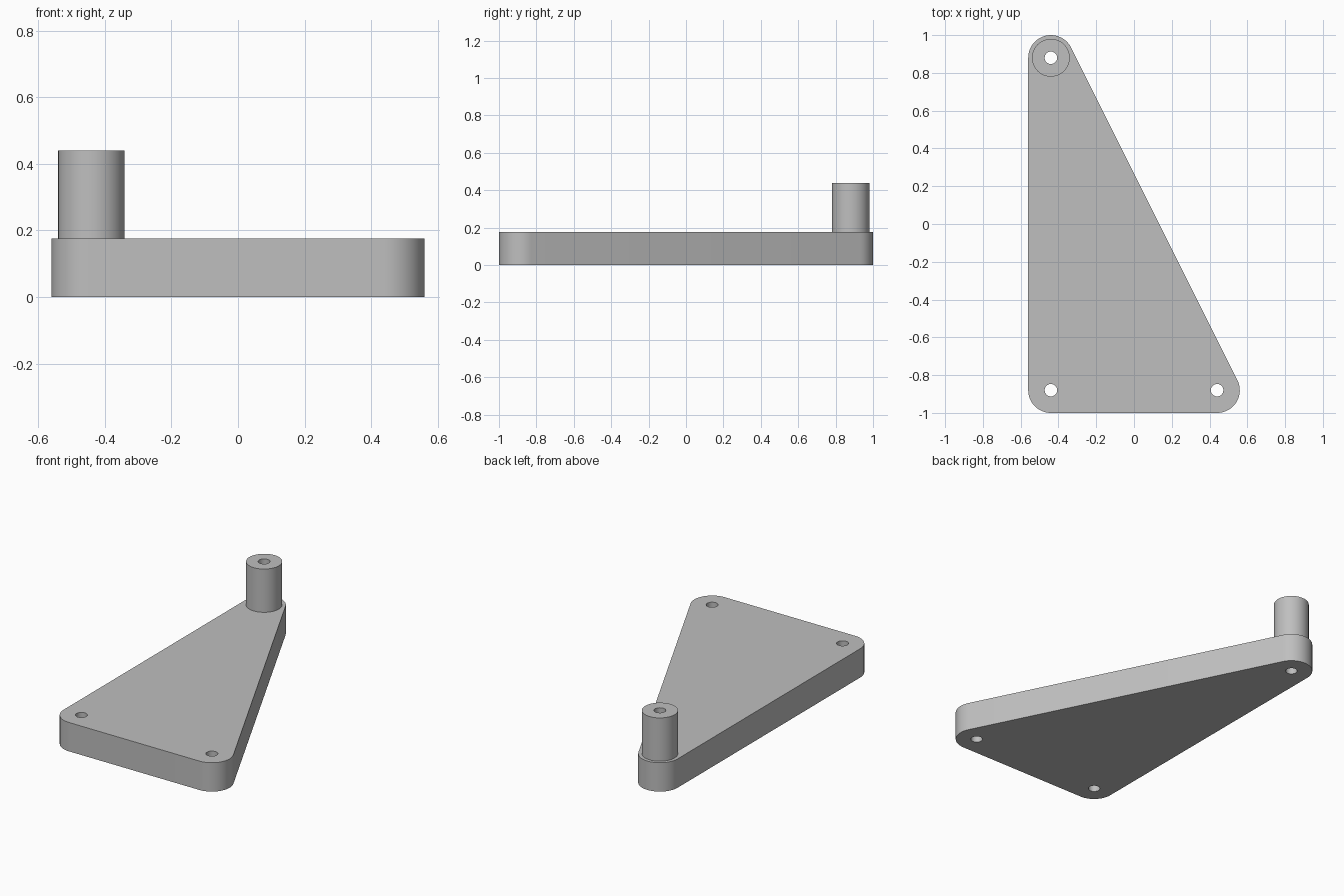
import bpy, bmesh
from math import pi, sin, cos, atan2, radians
from mathutils import Vector

if "Cube" in bpy.data.objects:
    bpy.data.objects.remove(bpy.data.objects["Cube"], do_unlink=True)

CORNERS = [Vector(p) for p in ((-0.44, -0.88), (0.44, -0.88), (-0.44, 0.88))]
PLATE_R, POST_R, HOLE_R = 0.12, 0.1, 0.033
PLATE_TOP, POST_TOP = 0.176, 0.44

grey = bpy.data.materials.new("light grey")
grey.use_nodes = True
colour = (0.52, 0.52, 0.52, 1)
grey.diffuse_color = colour
grey.node_tree.nodes["Principled BSDF"].inputs["Base Color"].default_value = colour


def arc(centre, radius, start, sweep, steps):
    angles = [start + sweep * i / steps for i in range(steps + 1)]
    return [centre + radius * Vector((cos(a), sin(a))) for a in angles]


def circle(centre, radius, steps=48):
    return arc(centre, radius, 0, 2 * pi, steps)[:-1]


def rounded_outline(corners, radius):
    # Arc around each corner, joined by the tangent edges
    points = []
    for i, c in enumerate(corners):
        before = c - corners[i - 1]
        after = corners[(i + 1) % len(corners)] - c
        start = atan2(before.y, before.x) - pi / 2
        sweep = (atan2(after.y, after.x) - atan2(before.y, before.x)) % (2 * pi)
        points += arc(c, radius, start, sweep, 20)
    return points


def extrude_loops(name, loops, bottom, top):
    # Filled flat curve, whose inner loops become through holes
    curve = bpy.data.curves.new(name, "CURVE")
    curve.dimensions = "2D"
    curve.fill_mode = "BOTH"
    curve.extrude = (top - bottom) / 2
    for loop in loops:
        spline = curve.splines.new("POLY")
        spline.points.add(len(loop) - 1)
        for point, p in zip(spline.points, loop):
            point.co = (p.x, p.y, 0, 1)
        spline.use_cyclic_u = True
    helper = bpy.data.objects.new(name + " helper", curve)
    bpy.context.collection.objects.link(helper)
    bpy.context.view_layer.update()
    graph = bpy.context.evaluated_depsgraph_get()
    mesh = bpy.data.meshes.new_from_object(helper.evaluated_get(graph))
    bpy.data.objects.remove(helper, do_unlink=True)

    # Weld caps to walls and set the height
    bm = bmesh.new()
    bm.from_mesh(mesh)
    bmesh.ops.remove_doubles(bm, verts=bm.verts, dist=0.0001)
    bmesh.ops.translate(bm, verts=bm.verts, vec=(0, 0, (top + bottom) / 2))
    bmesh.ops.dissolve_limit(bm, angle_limit=radians(0.5), verts=bm.verts, edges=bm.edges)
    bmesh.ops.recalc_face_normals(bm, faces=bm.faces)
    bm.to_mesh(mesh)
    bm.free()
    mesh.materials.clear()
    mesh.materials.append(grey)

    obj = bpy.data.objects.new(name, mesh)
    bpy.context.collection.objects.link(obj)
    bpy.ops.object.select_all(action="DESELECT")
    obj.select_set(True)
    bpy.context.view_layer.objects.active = obj
    bpy.ops.object.shade_smooth_by_angle(angle=radians(30))
    return obj


# Triangular base plate with a hole in each corner
holes = [circle(c, HOLE_R) for c in CORNERS]
extrude_loops("base_plate", [rounded_outline(CORNERS, PLATE_R)] + holes, 0, PLATE_TOP)

# Hollow post over the back corner
extrude_loops("post", [circle(CORNERS[2], POST_R), holes[2]], PLATE_TOP, POST_TOP)
